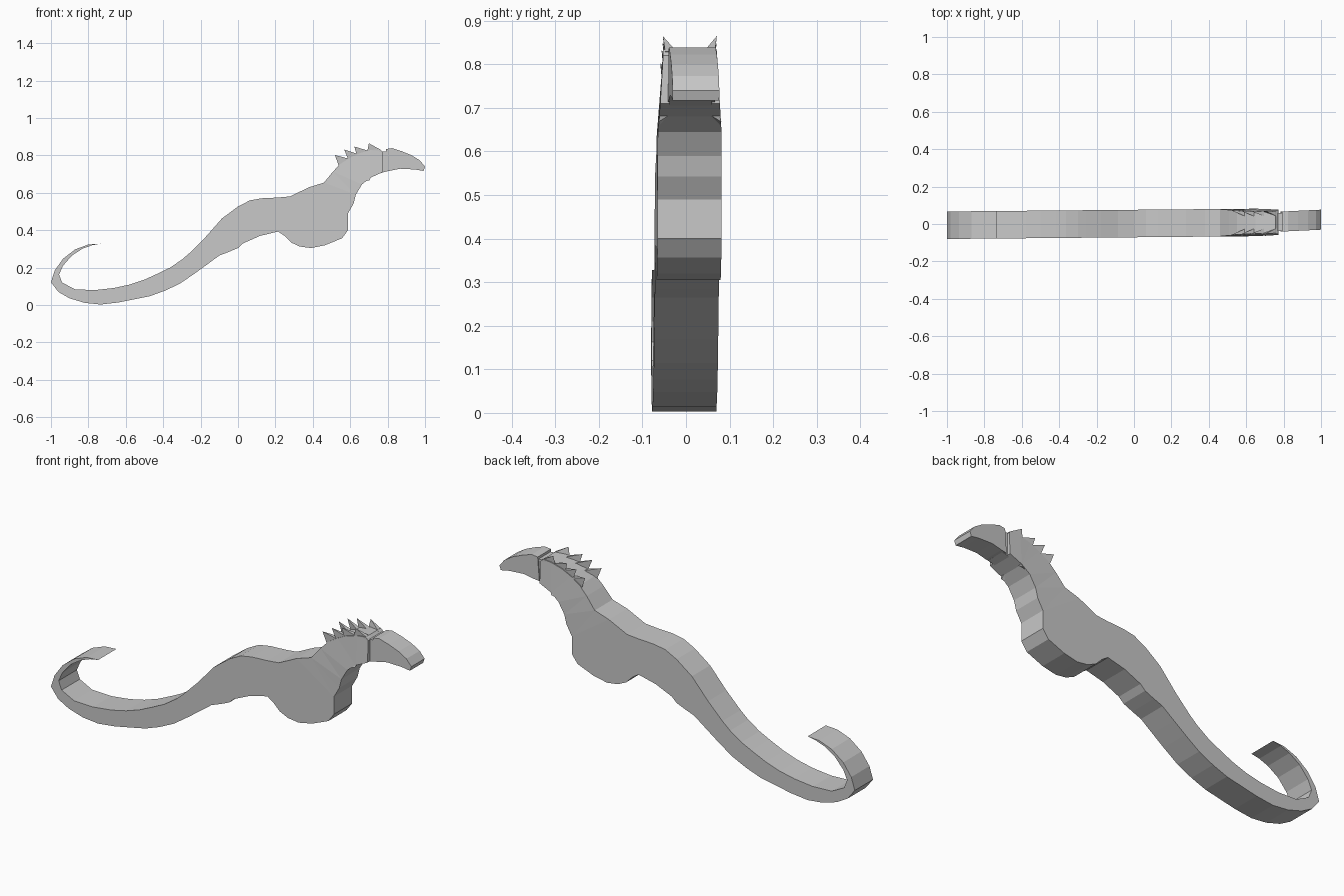
import bpy, bmesh

grey = bpy.data.materials.new("light_grey")
grey.diffuse_color = (0.58, 0.58, 0.58, 1)


def middle(x):
    """The whole animal is turned very slightly about the vertical."""
    return 0.0025 + 0.009 * x


def half_width(z):
    """Full thickness on the body, narrowing up the neck."""
    t = min(max((z - 0.64) / 0.16, 0), 1)
    return 0.0735 - 0.0115 * t


def finish(bm, name):
    bmesh.ops.recalc_face_normals(bm, faces=bm.faces)
    mesh = bpy.data.meshes.new(name)
    bm.to_mesh(mesh)
    bm.free()
    mesh.materials.append(grey)
    ob = bpy.data.objects.new(name, mesh)
    bpy.context.collection.objects.link(ob)
    return ob


def slab(name, outline, centre, half):
    """Thick plate from an x-z outline; centre and half thickness vary by point."""
    bm = bmesh.new()
    sides = []
    for s in (-1, 1):
        sides.append([bm.verts.new((x, centre(x) + s * half(x, z), z)) for x, z in outline])
    a, b = sides
    caps = [bm.faces.new(a), bm.faces.new(b)]
    n = len(outline)
    for i in range(n):
        j = (i + 1) % n
        bm.faces.new((a[i], a[j], b[j], b[i]))
    bm.normal_update()
    bmesh.ops.triangulate(bm, faces=caps)
    return finish(bm, name)


# Body, neck and curled tail: underside from tail tip to throat
underside = [
    (-0.735, 0.328), (-0.80, 0.324), (-0.87, 0.298), (-0.935, 0.248), (-0.98, 0.185),
    (-1.0, 0.122), (-0.96, 0.07), (-0.90, 0.036), (-0.82, 0.012), (-0.735, 0.003),
    (-0.64, 0.014), (-0.47, 0.048), (-0.39, 0.077), (-0.31, 0.115), (-0.23, 0.17),
    (-0.165, 0.217), (-0.10, 0.265), (-0.05, 0.284), (0.0, 0.305), (0.027, 0.33),
    (0.118, 0.37), (0.214, 0.393), (0.246, 0.372), (0.283, 0.335), (0.33, 0.313),
    (0.39, 0.305), (0.465, 0.32), (0.556, 0.357), (0.588, 0.40), (0.588, 0.49),
    (0.618, 0.543), (0.63, 0.59), (0.663, 0.645), (0.706, 0.68), (0.772, 0.71)]
# Back line from the nape to the inside of the tail curl
back = [
    (0.772, 0.82), (0.757, 0.834), (0.71, 0.829), (0.65, 0.812), (0.60, 0.788),
    (0.55, 0.757), (0.508, 0.714), (0.46, 0.655), (0.38, 0.63), (0.332, 0.607),
    (0.278, 0.581), (0.214, 0.575), (0.128, 0.571), (0.064, 0.56), (0.0, 0.527),
    (-0.086, 0.463), (-0.177, 0.36), (-0.257, 0.28), (-0.30, 0.243), (-0.364, 0.20),
    (-0.417, 0.174), (-0.50, 0.136), (-0.578, 0.11), (-0.66, 0.092), (-0.765, 0.08),
    (-0.87, 0.084), (-0.94, 0.12), (-0.957, 0.163), (-0.936, 0.21), (-0.888, 0.265),
    (-0.83, 0.302), (-0.78, 0.32)]
slab("body", underside + back, middle, lambda x, z: half_width(z))

# Narrow collar filling the groove between neck and head
slab("collar", [(0.76, 0.705), (0.80, 0.716), (0.80, 0.822), (0.76, 0.822)],
     lambda x: 0.011, lambda x, z: 0.049)

# Head with beak-like snout
head = [
    (0.782, 0.714), (0.813, 0.718), (0.867, 0.729), (0.947, 0.725), (0.992, 0.717),
    (1.0, 0.74), (0.973, 0.773), (0.93, 0.80), (0.877, 0.822), (0.824, 0.839),
    (0.791, 0.834)]
slab("head", head, lambda x: 0.013 + 0.048 * (x - 0.79), lambda x, z: 0.0535)


def spike_pairs(name, spikes):
    """Each spike: x-z of rear base, x-z of front base, x-z of tip; on both sides."""
    bm = bmesh.new()
    for (x0, z0), (x1, z1), (xt, zt) in spikes:
        for s in (-1, 1):
            w = half_width(z0)
            rear = bm.verts.new((x0, middle(x0) + s * w * 0.92, z0))
            front = bm.verts.new((x1, middle(x1) + s * w * 0.92, z1))
            inner = bm.verts.new((x1, middle(x1) + s * w * 0.5, z1))
            tip = bm.verts.new((xt, middle(xt) + s * w, zt))
            for f in ((rear, front, inner), (rear, front, tip),
                      (front, inner, tip), (inner, rear, tip)):
                bm.faces.new(f)
    return finish(bm, name)


# Mane spikes in two rows along the nape
spike_pairs("mane_spikes", [
    ((0.54, 0.742), (0.595, 0.782), (0.518, 0.802)),
    ((0.59, 0.776), (0.645, 0.806), (0.568, 0.832)),
    ((0.635, 0.800), (0.70, 0.824), (0.622, 0.848)),
    ((0.69, 0.818), (0.765, 0.829), (0.70, 0.865))])

# Small barbs under the throat
spike_pairs("throat_barbs", [((0.672, 0.658), (0.712, 0.690), (0.704, 0.668))])
